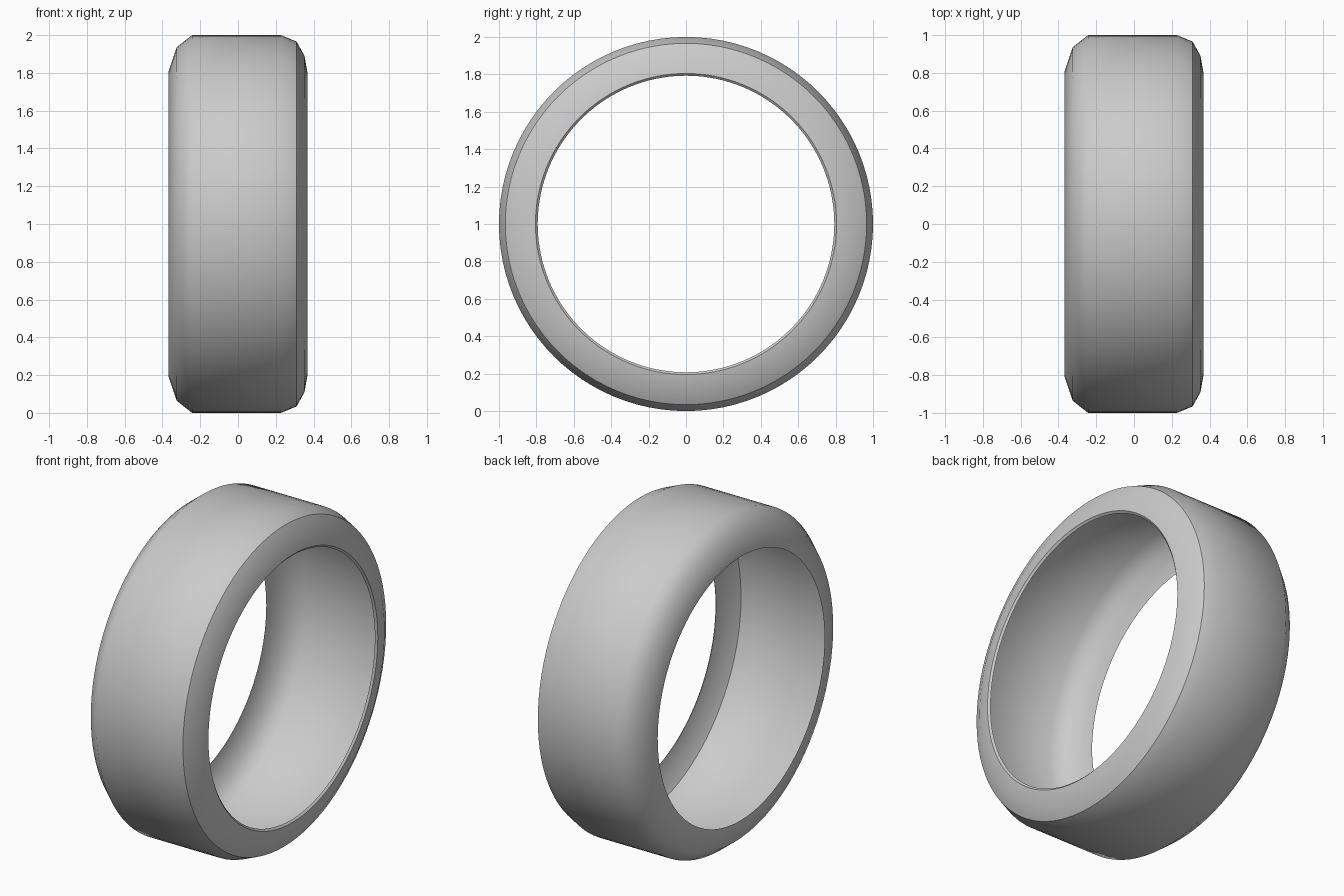
import bpy, bmesh, math

if "Cube" in bpy.data.objects:
    bpy.data.objects.remove(bpy.data.objects["Cube"])

SEGMENTS = 96
# Cross-section of the open tyre shell: (x, radius)
PROFILE = [(-0.367, 0.793), (-0.367, 0.81), (-0.325, 0.935), (-0.243, 1.0),
           (0.227, 1.0), (0.31, 0.966), (0.352, 0.89), (0.367, 0.805), (0.356, 0.793)]
CREASES = {5, 7}  # profile points with a hard shoulder edge

# Revolve the cross-section around the wheel axis
bm = bmesh.new()
rings = []
for x, r in PROFILE:
    ring = []
    for i in range(SEGMENTS):
        a = 2 * math.pi * i / SEGMENTS
        ring.append(bm.verts.new((x, r * math.cos(a), 1 + r * math.sin(a))))
    rings.append(ring)
for a, b in zip(rings, rings[1:]):
    for i in range(SEGMENTS):
        j = (i + 1) % SEGMENTS
        bm.faces.new((a[i], b[i], b[j], a[j])).smooth = True

# Outward normals
bm.normal_update()
bm.faces.ensure_lookup_table()
f = bm.faces[3 * SEGMENTS]
c = f.calc_center_median()
if f.normal.y * c.y + f.normal.z * (c.z - 1) < 0:
    bmesh.ops.reverse_faces(bm, faces=bm.faces[:])

# Hard edges on the right shoulder and lip
for k in CREASES:
    ring = rings[k]
    for i in range(SEGMENTS):
        bm.edges.get((ring[i], ring[(i + 1) % SEGMENTS])).smooth = False

mesh = bpy.data.meshes.new("tyre")
bm.to_mesh(mesh)
bm.free()
bpy.context.collection.objects.link(bpy.data.objects.new("tyre", mesh))
